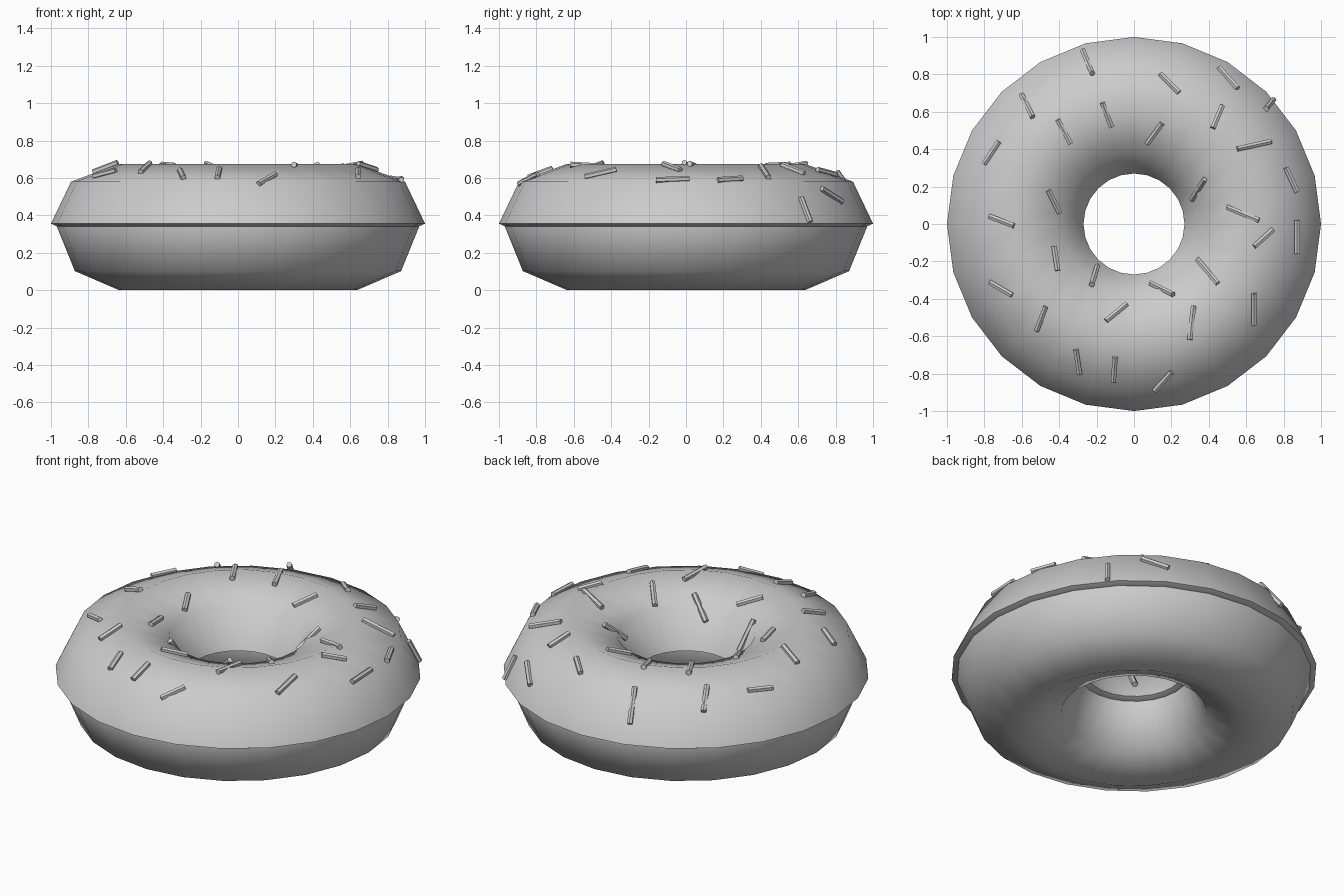
import bpy, bmesh
from math import atan2, cos, hypot, pi, radians, sin
from mathutils import Vector

if "Cube" in bpy.data.objects:
    bpy.data.objects.remove(bpy.data.objects["Cube"])

SEG = 24          # sides around the ring
R = 0.635         # ring centre radius


def ring(name, profile):
    """Sweep a closed (radius, z) profile around z."""
    bm = bmesh.new()
    rows = [[bm.verts.new((r * cos(2 * pi * i / SEG), r * sin(2 * pi * i / SEG), z))
             for r, z in profile] for i in range(SEG)]
    n = len(profile)
    for i in range(SEG):
        a, b = rows[i], rows[(i + 1) % SEG]
        for j in range(n):
            k = (j + 1) % n
            bm.faces.new((a[j], b[j], b[k], a[k]))
    bmesh.ops.recalc_face_normals(bm, faces=bm.faces)
    me = bpy.data.meshes.new(name)
    bm.to_mesh(me)
    bm.free()
    me.shade_smooth()
    me.set_sharp_from_angle(angle=radians(62))
    ob = bpy.data.objects.new(name, me)
    bpy.context.collection.objects.link(ob)
    return ob


def mirrored(half):
    """Complete a half profile of (offset from ring centre, z)."""
    return [(R + d, z) for d, z in half] + \
           [(R - d, z) for d, z in reversed(half) if d > 0]


# Dough: lower half of an octagonal torus, closed under the icing
ring("dough", mirrored([(0, 0), (0.237, 0.102), (0.335, 0.343), (0.33, 0.365)]))

# Icing: upper half, slightly wider, with a thin rim below
TOP = [(0, 0.676), (0.258, 0.58), (0.365, 0.356)]
ring("icing", mirrored(TOP + [(0.333, 0.341)]))


def surface_z(x, y):
    """Height of the icing at x, y on the faceted ring."""
    half = pi / SEG
    a = atan2(y, x) % (2 * half) - half
    d = abs(hypot(x, y) * cos(a) / cos(half) - R)
    (d0, z0), (d1, z1) = TOP[:2] if d < TOP[1][0] else TOP[1:]
    return z0 + (z1 - z0) * (d - d0) / (d1 - d0)


# Sprinkles: end points in plan, in hundredths of a unit
ENDS = [
    (-27, 92, -22, 80), (14, 80, 24, 70), (45, 83, 55, 72), (70, 61, 74, 66),
    (47, 63, 42, 51), (15, 54, 7, 43), (-17, 65, -12, 52), (-41, 56, -34, 43),
    (-60, 69, -54, 57), (-72, 44, -80, 32), (55, 40, 73, 44), (81, 30, 87, 17),
    (38, 24, 31, 13), (50, 9, 67, 2), (87, 2, 87, -16), (74, -3, 64, -12),
    (-46, 18, -40, 6), (-77, 4, -64, -1), (-43, -12, -41, -25), (-20, -23, -23, -33),
    (-77, -31, -65, -38), (-47, -44, -52, -57), (-4, -43, -15, -52), (9, -32, 21, -38),
    (34, -19, 45, -32), (32, -44, 30, -62), (64, -37, 64, -54), (-31, -67, -29, -80),
    (-10, -71, -11, -84), (20, -79, 11, -89),
]


def sprinkle(index, x0, y0, x1, y1):
    p, q = Vector((x0, y0, surface_z(x0, y0))), Vector((x1, y1, surface_z(x1, y1)))
    mid = (p + q) / 2
    mid.z = max(mid.z, (mid.z + surface_z(mid.x, mid.y)) / 2)
    # surface normal from small height differences
    e = 0.01
    nx = surface_z(mid.x - e, mid.y) - surface_z(mid.x + e, mid.y)
    ny = surface_z(mid.x, mid.y - e) - surface_z(mid.x, mid.y + e)
    mid += Vector((nx, ny, 2 * e)).normalized() * 0.008
    axis = q - p
    bpy.ops.mesh.primitive_cylinder_add(
        vertices=6, radius=0.016, depth=axis.length, location=mid,
        rotation=axis.to_track_quat('Z', 'Y').to_euler())
    bpy.context.object.name = f"sprinkle_{index:02d}"


for i, ends in enumerate(ENDS, 1):
    sprinkle(i, *(v / 100 for v in ends))
